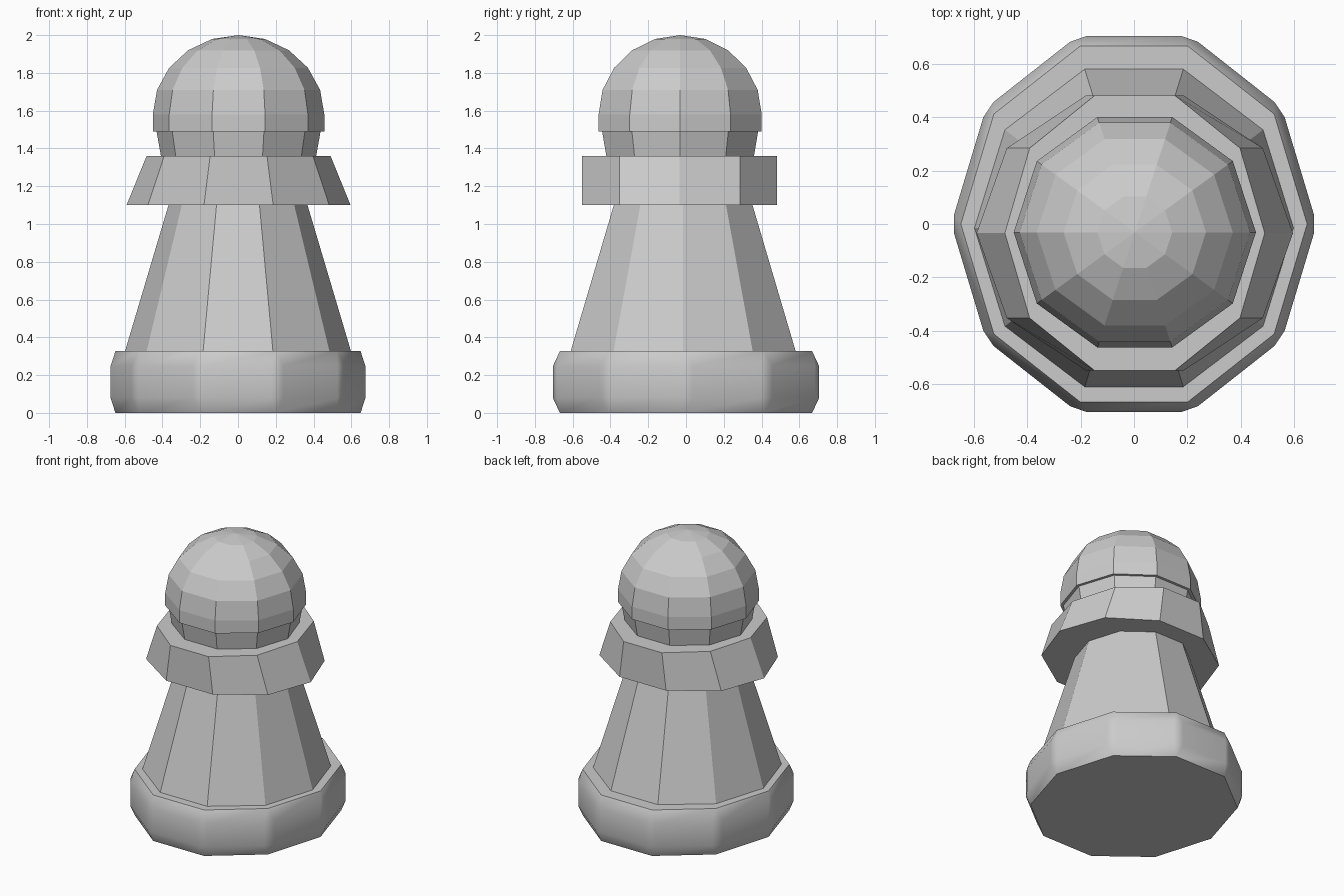
import bpy, bmesh
from math import sin, cos, pi, radians

if "Cube" in bpy.data.objects:
    bpy.data.objects.remove(bpy.data.objects["Cube"])

SIDES = 10


def finish(bm, name):
    bmesh.ops.recalc_face_normals(bm, faces=bm.faces)
    mesh = bpy.data.meshes.new(name)
    bm.to_mesh(mesh)
    bm.free()
    obj = bpy.data.objects.new(name, mesh)
    bpy.context.collection.objects.link(obj)
    return obj


def stack(name, rings, cx=0.0, cy=0.0, apex=None):
    """Ten-sided closed solid through rings of (z, x radius, y radius)."""
    bm = bmesh.new()
    loops = [[bm.verts.new((cx + rx * cos(2 * pi * i / SIDES),
                            cy + ry * sin(2 * pi * i / SIDES), z))
              for i in range(SIDES)] for z, rx, ry in rings]
    for lo, hi in zip(loops, loops[1:]):
        for i in range(SIDES):
            j = (i + 1) % SIDES
            bm.faces.new((lo[i], lo[j], hi[j], hi[i]))
    bm.faces.new(loops[0][::-1])
    if apex is None:
        bm.faces.new(loops[-1])
    else:
        tip = bm.verts.new((cx, cy, apex))
        for i in range(SIDES):
            bm.faces.new((loops[-1][i], loops[-1][(i + 1) % SIDES], tip))
    return finish(bm, name)


# Base: bevelled ten-sided disc, stretched after bevelling
bm = bmesh.new()
h = 0.206
ring = [bm.verts.new((cos(2 * pi * i / SIDES), sin(2 * pi * i / SIDES), 0))
        for i in range(SIDES)]
bottom = bm.faces.new(ring)
ext = bmesh.ops.extrude_face_region(bm, geom=[bottom], use_keep_orig=True)
for v in ext["geom"]:
    if isinstance(v, bmesh.types.BMVert):
        v.co.z += h
bmesh.ops.recalc_face_normals(bm, faces=bm.faces)
bmesh.ops.bevel(bm, geom=bm.edges[:], offset=0.05, offset_type='OFFSET',
                segments=1, profile=0.5, affect='EDGES')
for v in bm.verts:
    v.co.x *= 0.685
    v.co.y *= 0.741
    v.co.z *= 0.327 / h
base = finish(bm, "base")
bpy.context.view_layer.objects.active = base
base.select_set(True)
bpy.ops.object.shade_smooth_by_angle(angle=radians(30))
wn = base.modifiers.new("weighted", 'WEIGHTED_NORMAL')
wn.keep_sharp = True

# Tapered body
stack("body", [(0.327, 0.598, 0.626), (1.10, 0.368, 0.386)], cy=-0.015)

# Flared collar: widens downwards in x only
stack("collar", [(1.10, 0.593, 0.542), (1.36, 0.487, 0.542)], 0.003, -0.034)

# Neck between collar and head
stack("neck", [(1.355, 0.41, 0.41), (1.495, 0.435, 0.435)], 0.003, -0.031)

# Head: faceted dome over a short straight skirt
R, eq, s = 0.454, 1.58, 0.42
dome = [(eq + s * sin(radians(18 * k)), R * cos(radians(18 * k)),
         R * cos(radians(18 * k))) for k in range(5)]
stack("head", [(1.49, R, R)] + dome, 0.003, -0.031, apex=eq + s)
